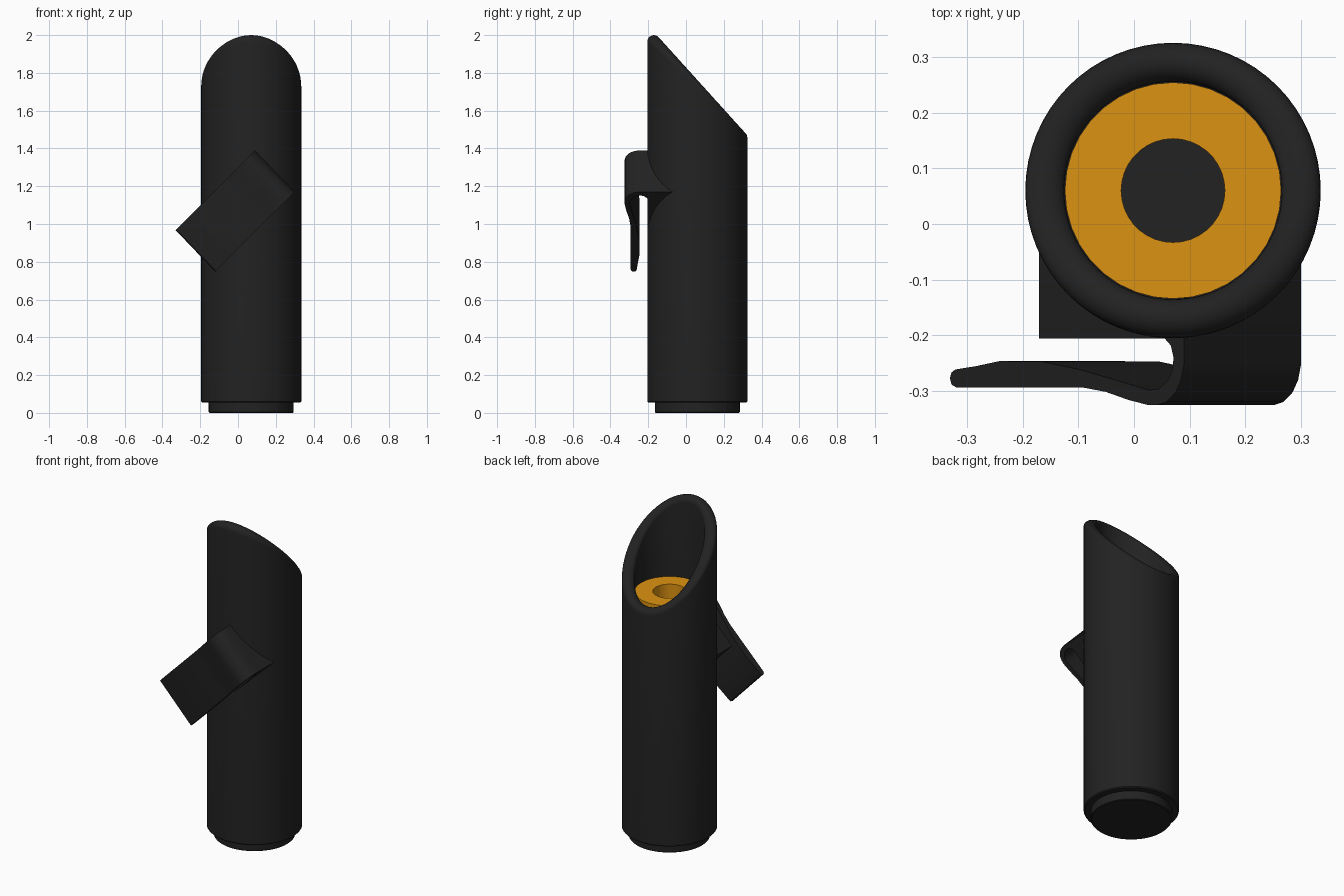
import bpy, bmesh, math
from mathutils import Vector

if "Cube" in bpy.data.objects:
    bpy.data.objects.remove(bpy.data.objects["Cube"])

CX, CY = 0.07, 0.06          # axis of the tube
R_OUT, R_IN = 0.265, 0.195
SLOPE = 1.106                # slant of the mouth
FLOOR = 1.38                 # recess floor inside the mouth


def material(name, color):
    m = bpy.data.materials.new(name)
    m.diffuse_color = (*color, 1)
    m.use_nodes = True
    m.node_tree.nodes["Principled BSDF"].inputs["Base Color"].default_value = m.diffuse_color
    return m


BLACK = material("black_plastic", (0.016, 0.016, 0.016))
ORANGE = material("orange_tip", (0.72, 0.29, 0.006))


def finish(bm, name, mat, angle=35):
    bmesh.ops.recalc_face_normals(bm, faces=bm.faces)
    mesh = bpy.data.meshes.new(name)
    bm.to_mesh(mesh)
    bm.free()
    ob = bpy.data.objects.new(name, mesh)
    bpy.context.collection.objects.link(ob)
    mesh.materials.append(mat)
    bpy.ops.object.select_all(action='DESELECT')
    ob.select_set(True)
    bpy.context.view_layer.objects.active = ob
    bpy.ops.object.shade_smooth_by_angle(angle=math.radians(angle))
    return ob


def lathe(name, profile, mat, sides=64, closed=False):
    """Revolve (r, z) points about the tube axis; z may be a function of the angle."""
    bm = bmesh.new()
    rings = []
    for r, z in profile:
        ring = []
        for i in range(sides):
            a = 2 * math.pi * i / sides
            h = z(a) if callable(z) else z
            ring.append(bm.verts.new((CX + r * math.cos(a), CY + r * math.sin(a), h)))
        rings.append(ring)
    pairs = list(zip(rings, rings[1:]))
    if closed:
        pairs.append((rings[-1], rings[0]))
    else:
        bm.faces.new(rings[0])
        bm.faces.new(rings[-1])
    for lo, hi in pairs:
        for i in range(sides):
            j = (i + 1) % sides
            bm.faces.new((lo[i], lo[j], hi[j], hi[i]))
    return finish(bm, name, mat)


# tube with slanted, fully rounded lip
r_mid, r_lip = (R_OUT + R_IN) / 2, (R_OUT - R_IN) / 2


def lip_height(t):
    def z(a):
        y = CY + r_mid * math.sin(a)
        plane = 2.017 - SLOPE * (y + 0.17)
        centre = plane - r_lip * math.sqrt(1 + (SLOPE * math.sin(a)) ** 2)
        return centre + r_lip * math.sin(t)
    return z


profile = [(R_OUT - 0.006, 0.055), (R_OUT, 0.061)]
for k in range(13):
    t = math.pi * k / 12
    profile.append((r_mid + r_lip * math.cos(t), lip_height(t)))
profile.append((R_IN, FLOOR))
lathe("tube_body", profile, BLACK)

# base plug
lathe("base_plug", [(0.221, 0.0), (0.225, 0.004), (0.225, 0.06)], BLACK)

# orange ring in the mouth
lathe("orange_ring", [(0.093, FLOOR), (0.194, FLOOR), (0.194, 1.50), (0.093, 1.50)],
      ORANGE, sides=36, closed=True)

# clip: folded strip outline (distance along the strip, y), swept across its width
outline = [(0, -0.04), (0, -0.25), (0.008, -0.28), (0.022, -0.302), (0.045, -0.319),
           (0.07, -0.325), (0.09, -0.325), (0.14, -0.316), (0.2, -0.301), (0.26, -0.293),
           (0.58, -0.293), (0.592, -0.288), (0.596, -0.277), (0.592, -0.266), (0.582, -0.261),
           (0.53, -0.255), (0.47, -0.246), (0.36, -0.247), (0.26, -0.262), (0.17, -0.281),
           (0.09, -0.298), (0.065, -0.296), (0.043, -0.282), (0.03, -0.262), (0.027, -0.24),
           (0.034, -0.218), (0.05, -0.205), (0.37, -0.205), (0.37, -0.04)]
corner = Vector((0.09, 0, 1.39))
along = Vector((-0.705, 0, -0.709))
across = Vector((0.21, 0, -0.22))
bm = bmesh.new()
face = bm.faces.new([bm.verts.new(corner + along * s + Vector((0, y, 0))) for s, y in outline])
ext = bmesh.ops.extrude_face_region(bm, geom=[face], use_keep_orig=True)
bmesh.ops.translate(bm, vec=across,
                    verts=[g for g in ext["geom"] if isinstance(g, bmesh.types.BMVert)])
finish(bm, "pocket_clip", BLACK)
